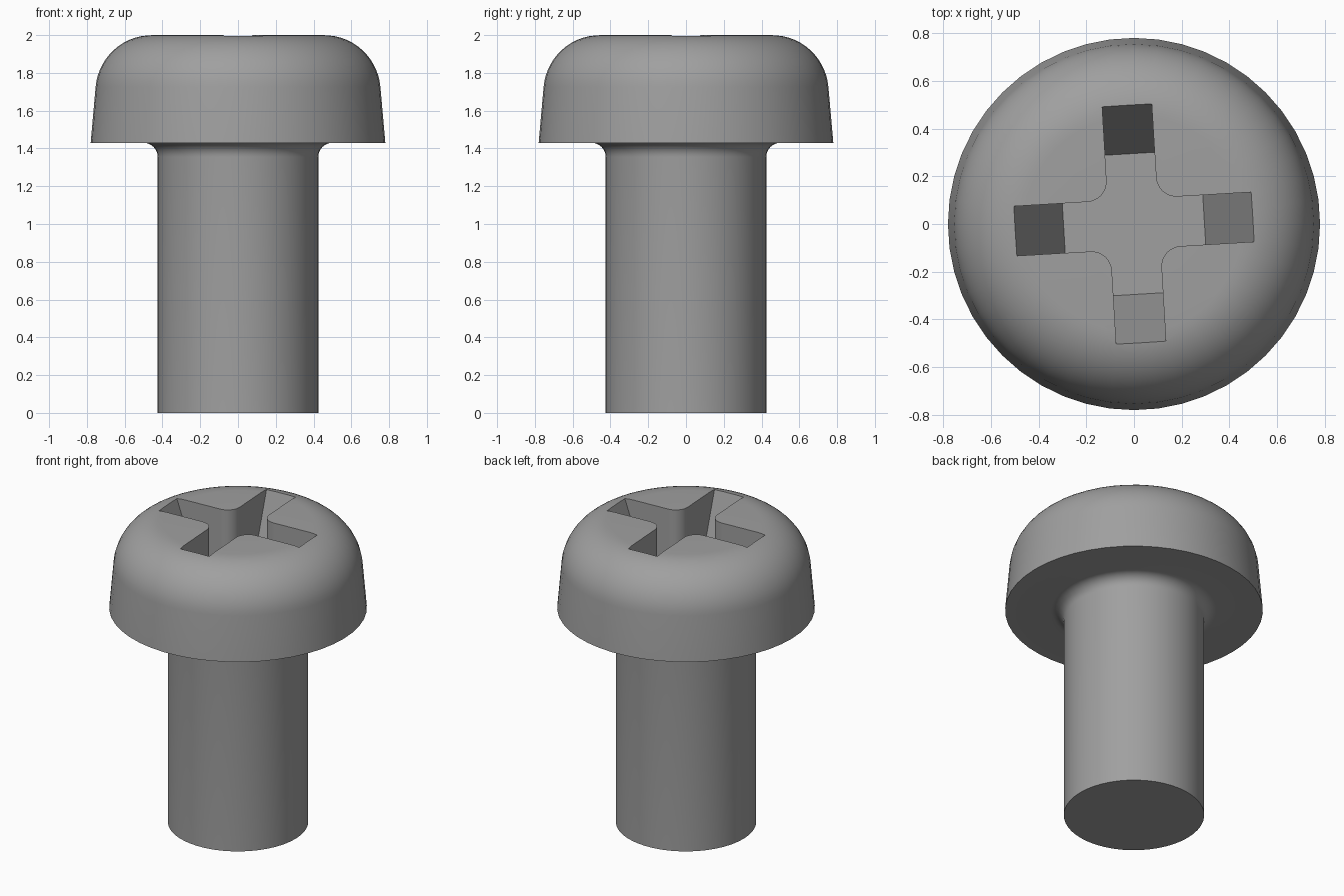
import bpy, bmesh, math

if "Cube" in bpy.data.objects:
    bpy.data.objects.remove(bpy.data.objects["Cube"])

SIDES = 48
grey = bpy.data.materials.new("steel_grey")
grey.diffuse_color = (0.35, 0.35, 0.35, 1)
grey.use_nodes = True
grey.node_tree.nodes["Principled BSDF"].inputs["Base Color"].default_value = grey.diffuse_color


def make_object(name, bm):
    bmesh.ops.recalc_face_normals(bm, faces=bm.faces[:])
    mesh = bpy.data.meshes.new(name)
    bm.to_mesh(mesh)
    bm.free()
    mesh.materials.append(grey)
    ob = bpy.data.objects.new(name, mesh)
    bpy.context.collection.objects.link(ob)
    return ob


def arc(cx, cz, r, a0, a1, steps):
    return [(cx + r * math.cos(math.radians(a0 + (a1 - a0) * i / steps)),
             cz + r * math.sin(math.radians(a0 + (a1 - a0) * i / steps)))
            for i in range(steps + 1)]


def loft(bm, rings):
    """Join equal rings of points with quads and cap both ends."""
    loops = [[bm.verts.new(p) for p in ring] for ring in rings]
    n = len(loops[0])
    for a, b in zip(loops, loops[1:]):
        for i in range(n):
            j = (i + 1) % n
            bm.faces.new((a[i], a[j], b[j], b[i]))
    bm.faces.new(loops[0][::-1])
    bm.faces.new(loops[-1])


# screw body: shank, fillet under the head, tapered side, rounded crown
profile = [(0.425, 0)]
profile += arc(0.50, 1.355, 0.075, 180, 90, 8)
profile += [(0.78, 1.43)]
profile += arc(0.455, 1.70, 0.30, 5, 90, 14)
bm = bmesh.new()
loft(bm, [[(r * math.cos(math.tau * i / SIDES), r * math.sin(math.tau * i / SIDES), z)
           for i in range(SIDES)] for r, z in profile])
screw = make_object("screw", bm)


# cross recess: four arms with sloped ends and rounded inner corners
def cross(reach, z, half=0.104, fillet=0.085):
    quarter = [(reach, -half), (reach, half)]
    c = half + fillet
    quarter += arc(c, c, fillet, 270, 180, 8)
    pts = []
    for k in range(4):
        t = math.radians(90 * k + 3.4)
        pts += [(x * math.cos(t) - y * math.sin(t),
                 x * math.sin(t) + y * math.cos(t), z) for x, y in quarter]
    return pts


DEPTH, TOP_REACH, FLOOR_REACH = 0.60, 0.50, 0.295
slope = (TOP_REACH - FLOOR_REACH) / DEPTH
bm = bmesh.new()
loft(bm, [cross(FLOOR_REACH, 2 - DEPTH), cross(TOP_REACH + 0.1 * slope, 2.1)])
cutter = make_object("recess_cutter", bm)
cutter.hide_render = True

cut = screw.modifiers.new("recess", 'BOOLEAN')
cut.operation = 'DIFFERENCE'
cut.solver = 'EXACT'
cut.object = cutter
bpy.context.view_layer.objects.active = screw
screw.select_set(True)
cutter.select_set(False)
bpy.ops.object.modifier_apply(modifier=cut.name)
bpy.data.objects.remove(cutter)
bpy.ops.object.shade_smooth_by_angle(angle=math.radians(30))
